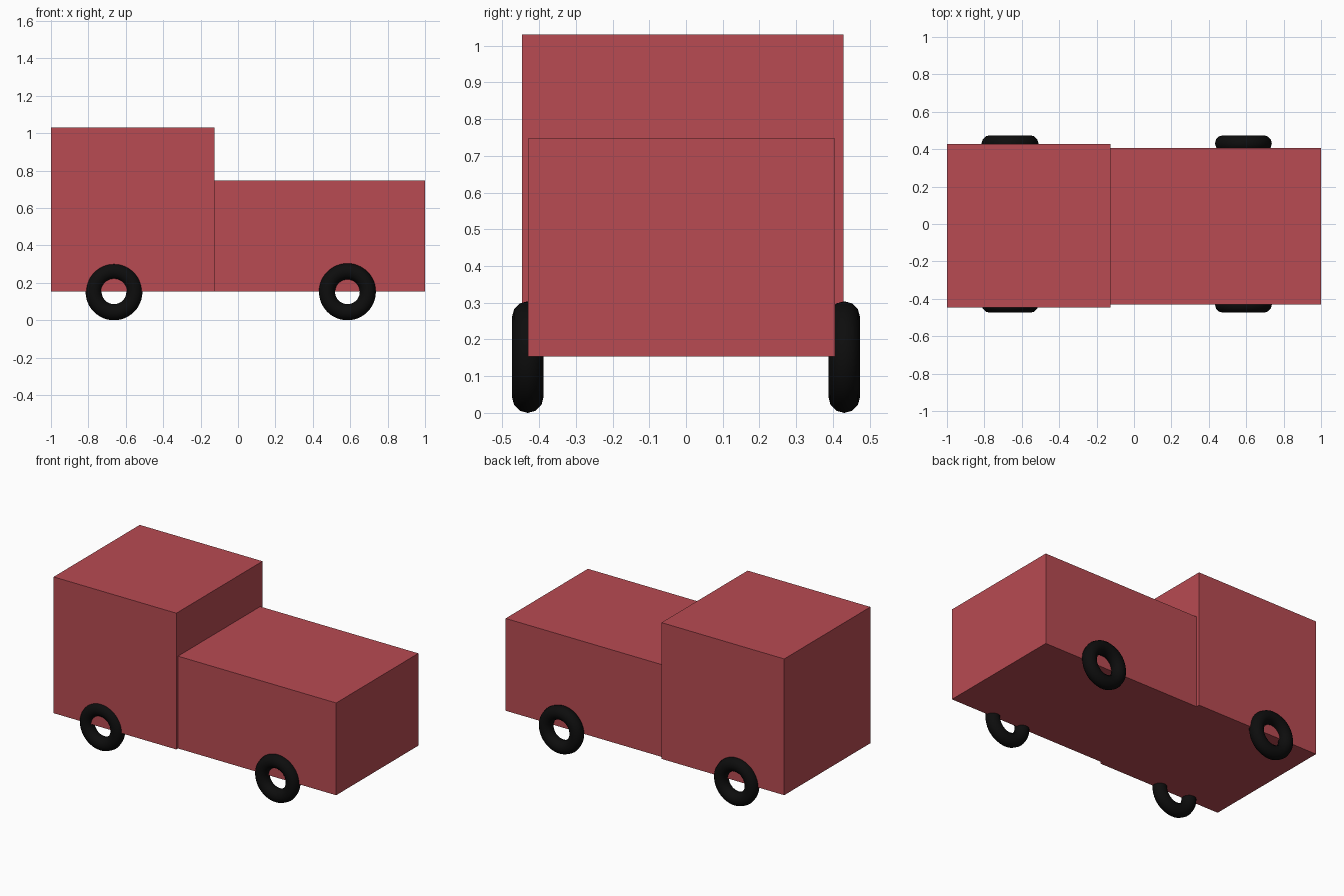
import bpy
from math import pi

if "Cube" in bpy.data.objects:
    bpy.data.objects.remove(bpy.data.objects["Cube"])


def material(name, color):
    mat = bpy.data.materials.new(name)
    mat.diffuse_color = (*color, 1)
    mat.use_nodes = True
    mat.node_tree.nodes["Principled BSDF"].inputs["Base Color"].default_value = mat.diffuse_color
    return mat


RED = material("red_paint", (0.48, 0.07, 0.085))
BLACK = material("black_rubber", (0.004, 0.004, 0.004))


def box(name, x, y, z):
    """Box spanning the given (min, max) ranges."""
    spans = (x, y, z)
    bpy.ops.mesh.primitive_cube_add(size=1, location=[(a + b) / 2 for a, b in spans])
    obj = bpy.context.object
    obj.name = name
    obj.scale = [b - a for a, b in spans]
    bpy.ops.object.transform_apply(location=False, rotation=False, scale=True)
    obj.data.materials.append(RED)


def tire(name, x, y):
    bpy.ops.mesh.primitive_torus_add(
        major_segments=48, minor_segments=12, major_radius=0.109, minor_radius=0.043,
        location=(x, y, 0.152), rotation=(pi / 2, 0, 0))
    obj = bpy.context.object
    obj.name = name
    bpy.ops.object.shade_smooth()
    obj.data.materials.append(BLACK)


# Body: tall cab at -x, lower and slightly narrower bed at +x
FLOOR, SPLIT = 0.153, -0.126
box("cab", (-1, SPLIT), (-0.447, 0.429), (FLOOR, 1.03))
box("bed", (SPLIT, 1), (-0.43, 0.406), (FLOOR, 0.747))

# Four tires half sunk into the body sides
for end, x in (("cab", -0.663), ("bed", 0.585)):
    for side, y in (("front", -0.431), ("back", 0.431)):
        tire(f"{end}_{side}_tire", x, y)
